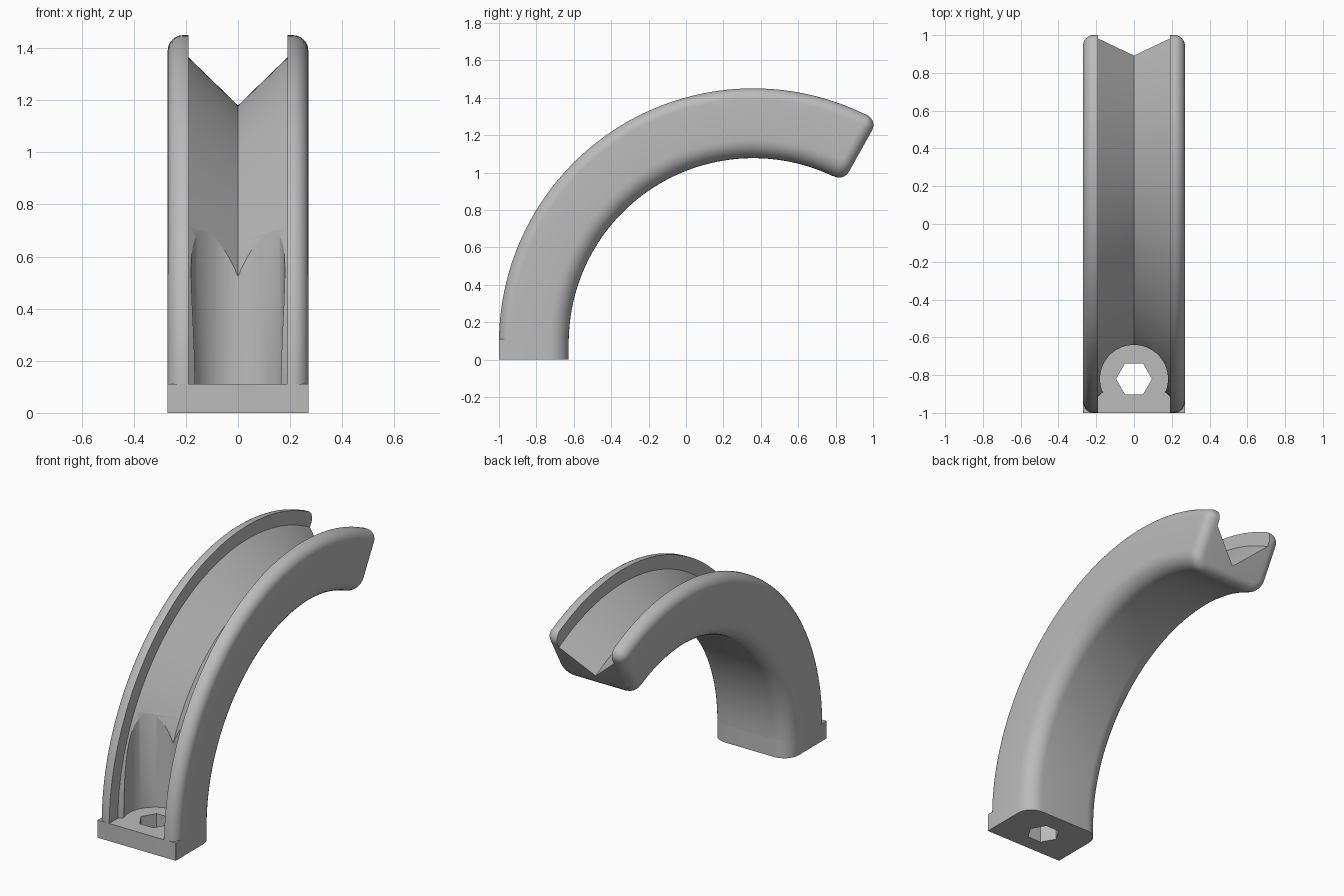
import bpy, bmesh
from math import sin, cos, pi, radians
from mathutils import Vector

if "Cube" in bpy.data.objects:
    bpy.data.objects.remove(bpy.data.objects["Cube"])

CY, CZ = 0.36, 0.09            # centre of the arch
R_IN, R_OUT, HALF = 0.987, 1.36, 0.27
END = radians(60.8)
FOOT_TOP, HOLE_Y = 0.11, -0.82

gray = bpy.data.materials.new("plain gray")
gray.use_nodes = True
gray.diffuse_color = (0.5, 0.5, 0.5, 1)
gray.node_tree.nodes["Principled BSDF"].inputs["Base Color"].default_value = (0.5, 0.5, 0.5, 1)


def section(inset=0.0, outer=0.06, inner=0.1, steps=8):
    """Rounded rectangle as (x, radius) pairs."""
    pts = []
    for sx, top, start in ((1, 1, 0), (-1, 1, 1), (-1, 0, 2), (1, 0, 3)):
        fillet = max((outer if top else inner) - inset, 0.0005)
        cx = sx * (HALF - inset - fillet)
        cr = R_OUT - inset - fillet if top else R_IN + inset + fillet
        for i in range(steps + 1):
            a = (start + i / steps) * pi / 2
            pts.append((cx + fillet * cos(a), cr + fillet * sin(a)))
    return pts


def ring(profile, angle, shift=0.0):
    """Place a section at an angle, shifted along the arch."""
    return [Vector((x, CY + r * cos(angle) + shift * sin(angle),
                    CZ + r * sin(angle) - shift * cos(angle))) for x, r in profile]


def loft(name, rings):
    bm = bmesh.new()
    loops = [[bm.verts.new(p) for p in pts] for pts in rings]
    for a, b in zip(loops, loops[1:]):
        for i in range(len(a)):
            j = (i + 1) % len(a)
            bm.faces.new((a[i], a[j], b[j], b[i]))
    bm.faces.new(loops[0])
    bm.faces.new(loops[-1])
    bmesh.ops.recalc_face_normals(bm, faces=bm.faces)
    mesh = bpy.data.meshes.new(name)
    bm.to_mesh(mesh)
    bm.free()
    mesh.materials.append(gray)
    ob = bpy.data.objects.new(name, mesh)
    bpy.context.collection.objects.link(ob)
    return ob


def prism(name, sides, radius, z0, z1):
    """Upright prism around the screw hole axis."""
    return loft(name, [[Vector((radius * cos(2 * pi * i / sides),
                                HOLE_Y + radius * sin(2 * pi * i / sides), z))
                        for i in range(sides)] for z in (z0, z1)])


def cut(ob, *cutters):
    for c in cutters:
        mod = ob.modifiers.new("cut", 'BOOLEAN')
        mod.operation, mod.solver, mod.object = 'DIFFERENCE', 'EXACT', c
    bpy.context.view_layer.update()
    result = bpy.data.meshes.new_from_object(
        ob.evaluated_get(bpy.context.evaluated_depsgraph_get()))
    ob.modifiers.clear()
    ob.data = result
    for c in cutters:
        bpy.data.objects.remove(c)


def sweep_angles(first, last, steps):
    return [first + (last - first) * i / steps for i in range(steps + 1)]


# Arch: swept rounded section with a filleted tip
F = 0.06
rings = [ring(section(), pi, FOOT_TOP - CZ)]
rings += [ring(section(), a) for a in sweep_angles(pi, END + 0.07, 70)[1:]]
for k in range(9):
    t = k / 8 * pi / 2
    rings.append(ring(section(F * (1 - cos(t))), END, F * sin(t) - F))
arch = loft("arch", rings)

# V-shaped channel along the outside of the arch
vee = [(0, 1.09), (0.19, 1.275), (0.19, 1.5), (-0.19, 1.5), (-0.19, 1.275)]
channel = loft("channel_cutter",
               [ring(vee, pi, -0.1)] + [ring(vee, a) for a in sweep_angles(pi, END - 0.15, 78)])
# Round pocket for the screw head
pocket = prism("pocket_cutter", 64, 0.18, 0.0, 0.85)
cut(arch, channel, pocket)

# Foot: square front corners, rounded back, hexagonal hole
outline = section(outer=0.0)
foot = loft("foot", [[Vector((x, CY - r, z)) for x, r in outline] for z in (0, FOOT_TOP)])
cut(foot, prism("hex_cutter", 6, 0.095, -0.1, 0.3))

# Smooth shading with sharp edges kept
for ob in (arch, foot):
    bpy.ops.object.select_all(action='DESELECT')
    ob.select_set(True)
    bpy.context.view_layer.objects.active = ob
    bpy.ops.object.shade_smooth_by_angle(angle=radians(25))
